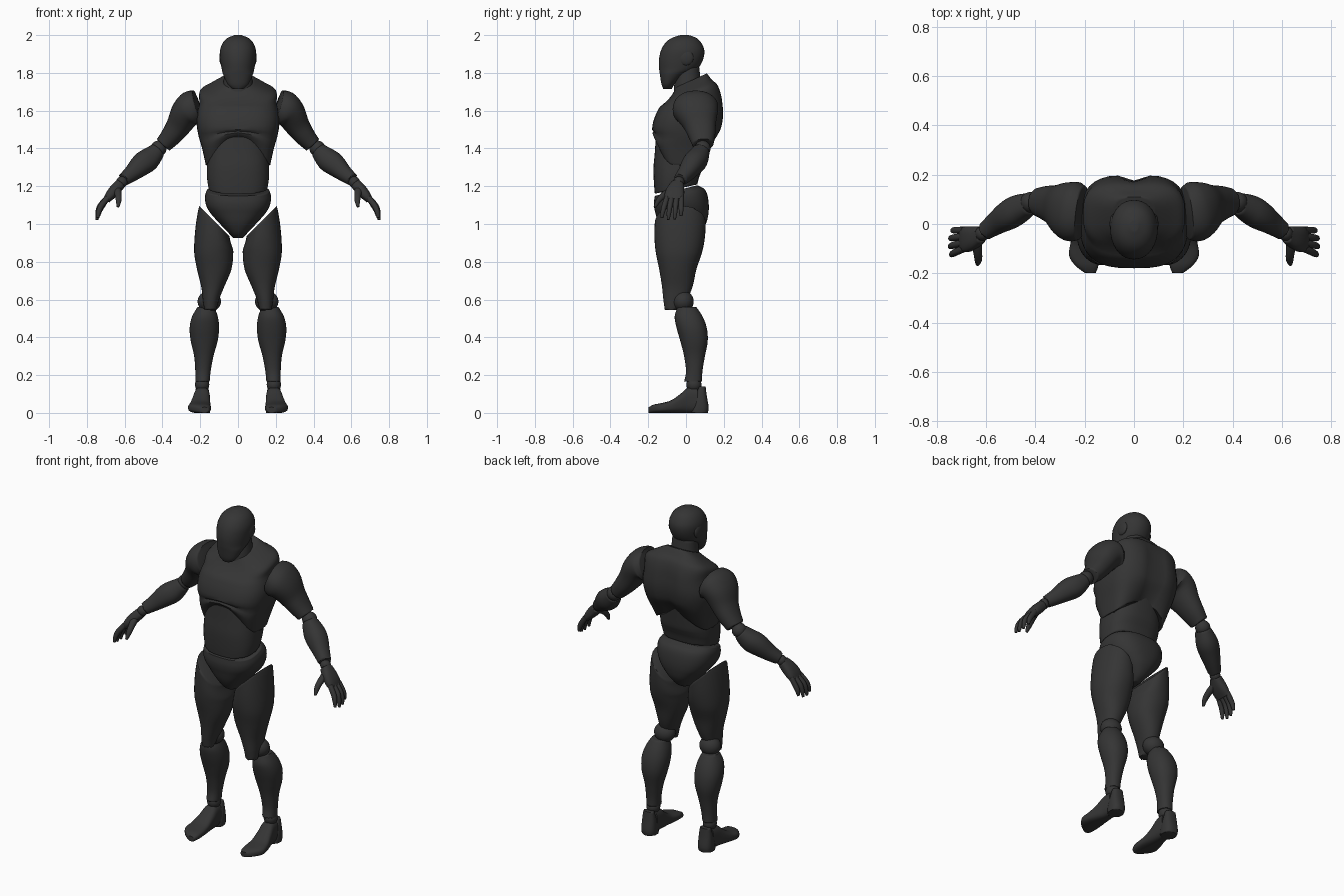
import bpy, bmesh, math
from mathutils import Vector

DARK = bpy.data.materials.new("dark_plastic")
DARK.diffuse_color = (0.035, 0.035, 0.035, 1)
SIDES = 36


def clamp(v):
    return max(0.0, min(1.0, v))


def finish(bm, name, mirror):
    bmesh.ops.recalc_face_normals(bm, faces=bm.faces)
    mesh = bpy.data.meshes.new(name)
    bm.to_mesh(mesh)
    bm.free()
    mesh.materials.append(DARK)
    obj = bpy.data.objects.new(name, mesh)
    bpy.context.collection.objects.link(obj)
    bpy.ops.object.select_all(action='DESELECT')
    obj.select_set(True)
    bpy.context.view_layer.objects.active = obj
    bpy.ops.object.shade_smooth_by_angle(angle=math.radians(40))
    if mirror:
        obj.modifiers.new("mirror", 'MIRROR').use_mirror_merge = False
    return obj


def spline(rings, steps=4):
    # Catmull-Rom through the ring parameters
    out = []
    for i in range(len(rings) - 1):
        p0, p1, p2 = rings[max(i - 1, 0)], rings[i], rings[i + 1]
        p3 = rings[min(i + 2, len(rings) - 1)]
        for s in range(steps):
            t = s / steps
            out.append([0.5 * (2 * b + (c - a) * t + (2 * a - 5 * b + 4 * c - d) * t * t
                               + (3 * b - a - 3 * c + d) * t ** 3)
                        for a, b, c, d in zip(p0, p1, p2, p3)])
    return out + [list(rings[-1])]


def loft(name, rings, axis=None, power=2.2, warp=None, mirror=False, edge=0.008):
    # ring = centre x, y, z, radius along u (y, or x for a Y axis), radius across
    rs = spline(rings)
    bm = bmesh.new()
    loops = []
    for i, r in enumerate(rs):
        a, b = Vector(rs[max(i - 1, 0)][:3]), Vector(rs[min(i + 1, len(rs) - 1)][:3])
        t = Vector(axis) if axis else (b - a).normalized()
        ref = Vector((1, 0, 0)) if abs(t.y) > 0.95 else Vector((0, 1, 0))
        u = (ref - t * ref.dot(t)).normalized()
        w = t.cross(u)
        loop = []
        for k in range(SIDES):
            th = 2 * math.pi * k / SIDES
            c, s = math.cos(th), math.sin(th)
            c = math.copysign(abs(c) ** (2 / power), c)
            s = math.copysign(abs(s) ** (2 / power), s)
            p = Vector(r[:3]) + u * (r[3] * c) + w * (r[4] * s)
            loop.append(bm.verts.new(warp(p) if warp else p))
        loops.append(loop)
    for la, lb in zip(loops, loops[1:]):
        for k in range(SIDES):
            n = (k + 1) % SIDES
            bm.faces.new((la[k], la[n], lb[n], lb[k]))
    caps = [bm.faces.new(loops[0]), bm.faces.new(loops[-1])]
    rim = list({e for f in caps for e in f.edges})
    bmesh.ops.bevel(bm, geom=rim, offset=edge, segments=2, profile=0.5,
                    affect='EDGES', clamp_overlap=True)
    return finish(bm, name, mirror)


def body(name, rows, **kw):
    # rows: z, front y, back y, half width
    return loft(name, [(0, (a + b) / 2, z, (b - a) / 2, h) for z, a, b, h in rows],
                axis=(0, 0, 1), **kw)


def limb(name, rows, **kw):
    # rows: z, front y, back y, inner x, outer x
    return loft(name, [((c + d) / 2, (a + b) / 2, z, (b - a) / 2, (d - c) / 2)
                       for z, a, b, c, d in rows], axis=(0, 0, 1), mirror=True, **kw)


def ball(name, centre, size):
    bm = bmesh.new()
    bmesh.ops.create_uvsphere(bm, u_segments=24, v_segments=16, radius=1)
    for v in bm.verts:
        v.co = Vector(centre) + Vector(a * b for a, b in zip(v.co, size))
    return finish(bm, name, True)


# Head, ear discs and neck
body("head", [(1.715, -.12, -.075, .03), (1.74, -.13, -.06, .055), (1.79, -.138, 0, .078),
              (1.82, -.142, .06, .086), (1.87, -.143, .09, .094), (1.92, -.132, .097, .095),
              (1.96, -.108, .08, .08), (1.985, -.075, .055, .055), (2.0, -.03, .015, .018)],
     power=2.1)
ball("ear_disc", (.085, 0, 1.88), (.014, .04, .04))
body("neck", [(1.67, -.065, .09, .085), (1.74, -.062, .08, .078), (1.83, -.05, .07, .07)])


# Chest shell with arched lower rim, raised back collar and spine groove
def chest_warp(p):
    low, high = clamp((1.5 - p.z) / .19), clamp((p.z - 1.62) / .14)
    arch = clamp(1 - (p.x / .165) ** 2) * (.15 if p.y < 0 else .09)
    groove = .025 * math.exp(-(p.x / .045) ** 2)
    y = p.y
    if y > .08:
        y -= groove * clamp((1.74 - p.z) / .1)
    if y < -.05:
        y += .012 * math.exp(-((p.z - 1.46) / .025) ** 2)
    return Vector((p.x, y, p.z + low * arch + high * .45 * (p.y - .05)))


body("chest", [(1.31, -.15, .11, .17), (1.40, -.175, .15, .19), (1.48, -.182, .182, .212),
               (1.56, -.168, .2, .22), (1.64, -.128, .197, .205), (1.70, -.09, .172, .203),
               (1.735, -.07, .135, .15), (1.77, -.055, .11, .085)], power=2.9, warp=chest_warp)


# Abdomen and pelvis, tilted up towards the back
def waist_tilt(p):
    return p + Vector((0, 0, clamp((1.3 - p.z) / .1) * .22 * (p.y + .165)))


def hip_tilt(p):
    return p + Vector((0, 0, clamp((p.z - 1.06) / .08) * .25 * (p.y + .1)))


body("abdomen", [(1.16, -.165, .06, .155), (1.22, -.17, .075, .164), (1.3, -.172, .09, .165),
                 (1.38, -.165, .1, .16), (1.46, -.16, .11, .15)], power=2.6, warp=waist_tilt)
body("pelvis", [(.925, -.08, .03, .025), (.95, -.115, .07, .048), (1.0, -.145, .105, .095),
                (1.05, -.16, .118, .14), (1.09, -.168, .12, .168), (1.13, -.17, .105, .175),
                (1.165, -.165, .06, .165)], power=2.5, warp=hip_tilt)


# Legs
def thigh_warp(p):
    return p + Vector((0, 0, clamp((p.z - .85) / .15) * (p.x - .13)))


limb("thigh", [(1.02, -.165, .105, .045, .205), (.93, -.167, .1, .03, .225),
               (.85, -.16, .085, .025, .232), (.76, -.142, .055, .035, .217),
               (.67, -.127, .035, .072, .195), (.6, -.12, .005, .1, .186),
               (.545, -.112, -.045, .115, .178)], warp=thigh_warp, edge=.012)
limb("shin", [(.56, -.045, .055, .125, .215), (.51, -.06, .088, .107, .243),
              (.45, -.05, .11, .1, .256), (.38, -.03, .115, .108, .25),
              (.3, -.01, .1, .13, .232), (.22, 0, .087, .145, .226),
              (.165, -.01, .085, .15, .226)])
ball("knee_joint", (.152, -.015, .59), (.062, .056, .056))
ball("ankle_joint", (.19, .042, .15), (.038, .04, .04))

# Feet: forefoot along y, heel block along z
loft("forefoot", [((a + b) / 2, y, h / 2, (b - a) / 2, h / 2) for y, a, b, h in
                  [(-.198, .155, .2, .03), (-.17, .145, .237, .044), (-.13, .143, .263, .052),
                   (-.08, .145, .258, .066), (-.03, .147, .245, .1), (.01, .148, .235, .133),
                   (.06, .15, .228, .138)]],
     axis=(0, 1, 0), power=2.8, mirror=True)
limb("heel", [(0, .025, .115, .148, .232), (.03, .03, .12, .146, .234),
              (.09, .05, .11, .15, .23), (.14, .065, .104, .158, .222)], power=2.5)

# Arms
loft("upper_arm", [(.212, .045, 1.622, .11, .088), (.245, .05, 1.61, .122, .095),
                   (.278, .06, 1.582, .112, .082), (.315, .075, 1.52, .085, .066),
                   (.355, .085, 1.465, .07, .055), (.395, .09, 1.42, .055, .045)], mirror=True)
ball("elbow_joint", (.42, .088, 1.4), (.042, .042, .042))
loft("forearm", [(.425, .082, 1.39, .045, .042), (.47, .06, 1.345, .058, .06),
                 (.51, .035, 1.315, .058, .06), (.56, .002, 1.27, .046, .045),
                 (.605, -.03, 1.235, .036, .034)], mirror=True)
ball("wrist_joint", (.615, -.038, 1.222), (.03, .03, .03))

# Hands
loft("palm", [(.622, -.043, 1.213, .034, .028), (.652, -.055, 1.18, .047, .03),
              (.678, -.062, 1.15, .052, .026), (.697, -.063, 1.125, .048, .018)],
     power=2.6, mirror=True)
for i, finger in enumerate(["index", "middle", "ring", "little"]):
    y0, y1 = -.1 + .025 * i, -.128 + .034 * i
    drop = (.01, 0, .003, .02)[i]
    loft(finger + "_finger", [(.69, y0, 1.14, .014, .015),
                              (.728 - drop / 2, (y0 + y1) / 2, 1.098, .014, .015),
                              (.742 - drop / 2, y1 * .8 + y0 * .2, 1.06 + drop / 2, .012, .013),
                              (.747 - drop / 2, y1, 1.022 + drop, .007, .007)],
         mirror=True, edge=.004)
loft("thumb", [(.64, -.07, 1.185, .02, .022), (.634, -.115, 1.155, .017, .018),
               (.632, -.145, 1.125, .014, .015), (.635, -.165, 1.09, .007, .007)],
     mirror=True, edge=.004)
